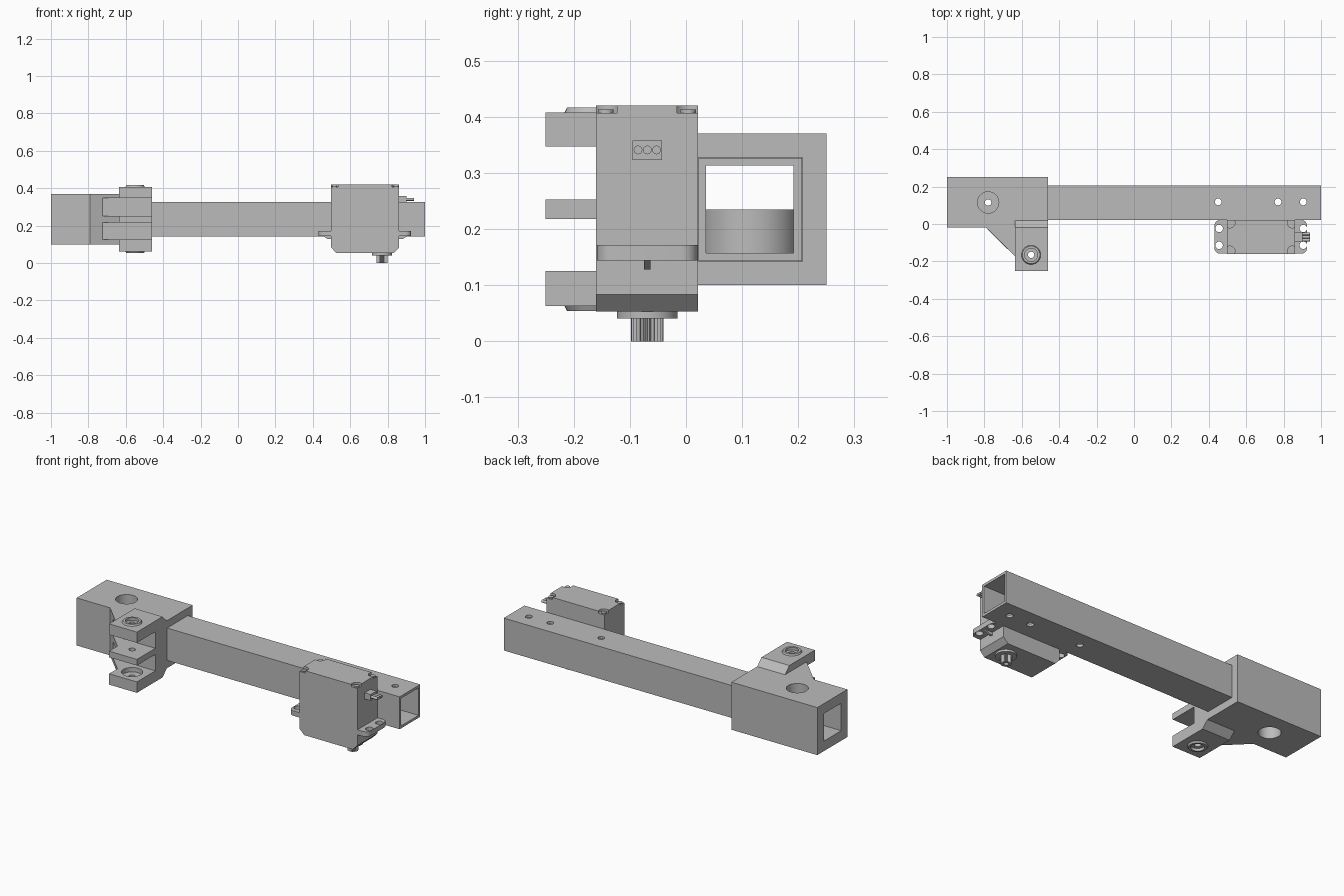
import bpy, bmesh, math
from mathutils import Matrix, Vector

if "Cube" in bpy.data.objects:
    bpy.data.objects.remove(bpy.data.objects["Cube"], do_unlink=True)

grey = bpy.data.materials.new("plain_grey")
grey.use_nodes = True
grey.diffuse_color = (0.5, 0.5, 0.5, 1)
grey.node_tree.nodes["Principled BSDF"].inputs["Base Color"].default_value = (0.5, 0.5, 0.5, 1)


def finish(name, bm):
    bmesh.ops.recalc_face_normals(bm, faces=bm.faces)
    mesh = bpy.data.meshes.new(name)
    bm.to_mesh(mesh)
    bm.free()
    mesh.materials.append(grey)
    ob = bpy.data.objects.new(name, mesh)
    bpy.context.scene.collection.objects.link(ob)
    return ob


def prism(name, points, axis, lo, hi):
    """Extrude a 2D outline along an axis; outline is in the other two axes in order."""
    def place(p, d):
        c = list(p)
        c.insert("xyz".index(axis), d)
        return Vector(c)
    bm = bmesh.new()
    face = bm.faces.new([bm.verts.new(place(p, lo)) for p in points])
    ext = bmesh.ops.extrude_face_region(bm, geom=[face])
    shift = place((0, 0), hi - lo)
    bmesh.ops.translate(bm, vec=shift, verts=[v for v in ext["geom"] if isinstance(v, bmesh.types.BMVert)])
    return finish(name, bm)


def box(name, x, y, z):
    return prism(name, [(x[0], y[0]), (x[1], y[0]), (x[1], y[1]), (x[0], y[1])], "z", *z)


def cyl(name, x, y, z, r, r_top=None, sides=40, along_x=False):
    """Cylinder or cone with z (or x, if along_x) given as a range."""
    span = x if along_x else z
    mid, depth = sum(span) / 2, span[1] - span[0]
    bm = bmesh.new()
    bmesh.ops.create_cone(bm, cap_ends=True, segments=sides, radius1=r,
                          radius2=r if r_top is None else r_top, depth=depth)
    if along_x:
        bmesh.ops.rotate(bm, matrix=Matrix.Rotation(math.pi / 2, 3, "Y"), verts=bm.verts)
    bmesh.ops.translate(bm, vec=(mid, y, z) if along_x else (x, y, mid), verts=bm.verts)
    return finish(name, bm)


def combine(ob, others, operation):
    """Apply booleans one by one and drop the helper objects."""
    for other in others:
        bpy.context.view_layer.objects.active = ob
        mod = ob.modifiers.new("boolean", "BOOLEAN")
        mod.operation, mod.solver, mod.object = operation, "EXACT", other
        bpy.ops.object.modifier_apply(modifier=mod.name)
        bpy.data.objects.remove(other, do_unlink=True)


def cut(ob, *others):
    combine(ob, others, "DIFFERENCE")


def join(ob, *others):
    combine(ob, others, "UNION")


# Square tube, hollow, with three through holes
tube = box("square_tube", (-0.62, 1), (0.022, 0.207), (0.143, 0.327))
cut(tube, box("bore", (-0.8, 1.1), (0.036, 0.192), (0.157, 0.313)),
    *[cyl("hole", x, 0.118, (0, 0.5), 0.018) for x in (0.45, 0.77, 0.905)])

# End block with a wedge that leads to the hinge
block = prism("end_block", [(-1, -0.02), (-0.79, -0.02), (-0.635, -0.175), (-0.635, -0.247),
                            (-0.46, -0.247), (-0.46, 0.25), (-1, 0.25)], "z", 0.10, 0.37)
join(block, prism("hinge", [(-0.25, 0.063), (-0.25, 0.408), (-0.02, 0.408), (0.018, 0.37),
                            (0.018, 0.10), (-0.02, 0.063)], "x", -0.635, -0.46))

# Round bosses on the outer hinge plates
hx, hy = -0.55, -0.165
join(block, cyl("top_boss", hx, hy, (0.39, 0.417), 0.06, 0.047),
     cyl("bottom_boss", hx, hy, (0.054, 0.08), 0.047, 0.06))

# Hinge slots, pin hole and recesses
cut(block, *[box("slot", (-0.9, -0.3), (-0.4, -0.085), z) for z in ((0.125, 0.218), (0.253, 0.347))])
cut(block, cyl("pin_hole", hx, hy, (0, 0.5), 0.017),
    cyl("top_recess", hx, hy, (0.402, 0.5), 0.035),
    cyl("bottom_recess", hx, hy, (0, 0.069), 0.035),
    cyl("inner_recess", hx, hy, (0.1, 0.2), 0.055))

# Tube socket and end window, then the post inside with its bores
cut(block, box("window", (-1.1, -0.4), (0.036, 0.192), (0.157, 0.313)),
    box("socket", (-0.62, -0.4), (0.0215, 0.2075), (0.1425, 0.3275)))
join(block, cyl("post", -0.78, 0.115, (0.13, 0.235), 0.085, sides=64))
cut(block, cyl("top_hole", -0.78, 0.115, (0.3, 0.5), 0.057),
    cyl("bottom_hole", -0.78, 0.115, (0, 0.18), 0.057),
    cyl("centre_hole", -0.78, 0.115, (0.1, 0.3), 0.017))

# Motor body with chamfered lower ends and notched upper corners
sy = -0.069
motor = prism("motor_body", [(0.498, 0.42), (0.498, 0.083), (0.527, 0.053), (0.833, 0.053),
                             (0.862, 0.083), (0.862, 0.42)], "y", -0.16, 0.021)
cut(motor, *[cyl("notch", x, y, (0.407, 0.5), 0.027)
             for x in (0.513, 0.847) for y in (-0.145, 0.006)])
for i, x in enumerate((0.515, 0.845)):
    for j, y in enumerate((-0.143, 0.004)):
        cyl(f"case_screw_{i}{j}", x, y, (0.403, 0.413), 0.014, sides=20)

# Mounting flange with rounded corners, four holes and a rib under each end
outline = []
for k, (cx, cy) in enumerate(((0.895, -0.009), (0.46, -0.009), (0.46, -0.129), (0.895, -0.129))):
    for s in range(7):
        a = math.radians(90 * k + 15 * s)
        outline.append((cx + 0.03 * math.cos(a), cy + 0.03 * math.sin(a)))
flange = prism("mounting_flange", outline, "z", 0.144, 0.172)
cut(flange, *[cyl("hole", x, sy + side * 0.045, (0, 0.5), 0.02)
              for x in (0.455, 0.905) for side in (-1, 1)])
for name, side in (("right_rib", -1), ("left_rib", 1)):
    mid = 0.68
    prism(name, [(mid + side * 0.17, 0.15), (mid + side * 0.17, 0.128),
                 (mid + side * 0.2, 0.128), (mid + side * 0.235, 0.15)], "y", sy - 0.006, sy + 0.006)

# Output collar and toothed shaft
cyl("shaft_collar", 0.77, sy, (0.041, 0.06), 0.054)
teeth = 22
ring = []
for i in range(teeth * 2):
    a = math.pi * i / teeth
    r = 0.029 if i % 2 else 0.024
    ring.append((0.77 + r * math.cos(a), sy + r * math.sin(a)))
shaft = prism("toothed_shaft", ring, "z", 0, 0.05)
cut(shaft, cyl("screw_hole", 0.77, sy, (-0.1, 0.03), 0.012))

# Cable plug with three wires
plug = box("cable_plug", (0.855, 0.9), (sy - 0.026, sy + 0.026), (0.323, 0.358))
for i in (-1, 0, 1):
    cyl(f"wire_{i + 2}", (0.89, 0.94), sy + i * 0.0165, 0.341, 0.0078, sides=16, along_x=True)

# Smooth the round walls, keep the edges sharp
for ob in bpy.context.scene.objects:
    if ob.type == "MESH" and ob.name != "toothed_shaft":
        bpy.ops.object.select_all(action="DESELECT")
        ob.select_set(True)
        bpy.context.view_layer.objects.active = ob
        bpy.ops.object.shade_smooth_by_angle(angle=math.radians(25))
